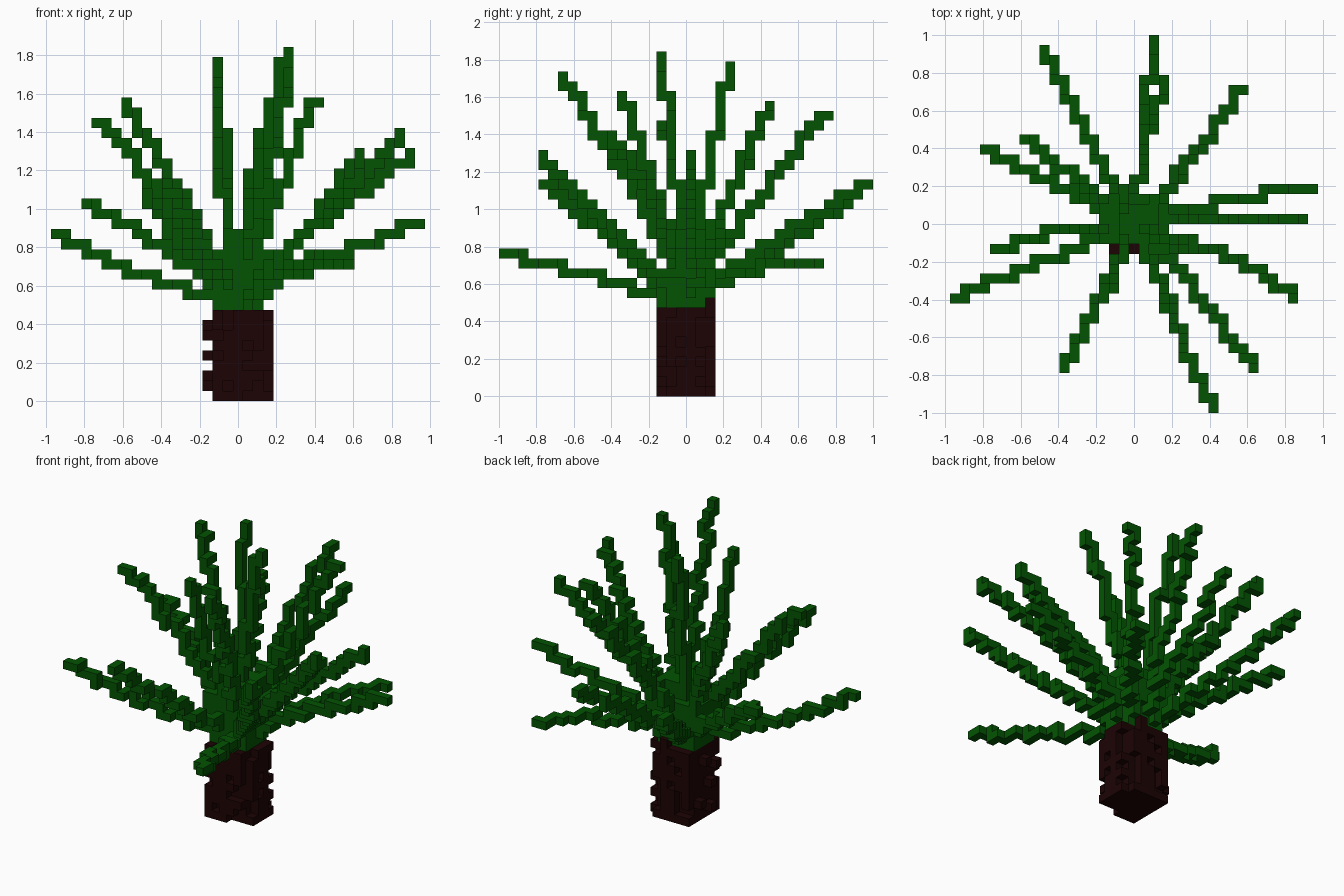
import bpy, bmesh, math, random
from mathutils import Vector

if "Cube" in bpy.data.objects:
    bpy.data.objects.remove(bpy.data.objects["Cube"])

V = 2 / 38          # edge length of one block
random.seed(4)


def material(name, rgb):
    m = bpy.data.materials.new(name)
    m.use_nodes = True
    col = (*rgb, 1)
    m.diffuse_color = col
    m.node_tree.nodes["Principled BSDF"].inputs["Base Color"].default_value = col
    return m


LEAF = material("leaf green", (0.001, 0.088, 0.001))
BARK = material("dark bark", (0.012, 0.001, 0.001))


def cell(p):
    """Block index that contains a point."""
    return (round(p.x / V), math.floor(p.y / V), math.floor(p.z / V))


def frond(x, y, z, mid_z, bow):
    """Blocks along a curve from the crown to a tip, linked face to face."""
    tip = Vector((x, y, z))
    base = Vector((0.12 * x, 0.12 * y, 0.3 + 0.35 * mid_z))
    side = Vector((-y, x, 0)).normalized()
    mid = Vector((x / 2, y / 2, mid_z)) + side * bow
    handle = 2 * mid - (base + tip) / 2
    cells = [cell(base)]
    for s in range(301):
        t = s / 300
        c = cell(base.lerp(handle, t).lerp(handle.lerp(tip, t), t))
        # step one axis at a time, sideways before up
        while cells[-1] != c:
            step = list(cells[-1])
            ax = next(n for n in range(3) if step[n] != c[n])
            step[ax] += 1 if c[ax] > step[ax] else -1
            cells.append(tuple(step))
    return set(cells)


def build(name, cells, solid, mat):
    """Mesh of the outer faces of a set of blocks."""
    bm = bmesh.new()
    verts = {}
    for c in sorted(cells):
        for ax in range(3):
            for sgn in (0, 1):
                n = list(c)
                n[ax] += 1 if sgn else -1
                if tuple(n) in solid:
                    continue
                loop = []
                for du, dw in ((0, 0), (1, 0), (1, 1), (0, 1)):
                    k = list(c)
                    k[ax] += sgn
                    k[(ax + 1) % 3] += du
                    k[(ax + 2) % 3] += dw
                    k = tuple(k)
                    if k not in verts:
                        verts[k] = bm.verts.new(((k[0] - 0.5) * V, k[1] * V, k[2] * V))
                    loop.append(verts[k])
                bm.faces.new(loop if sgn else loop[::-1])
    me = bpy.data.meshes.new(name)
    bm.to_mesh(me)
    bm.free()
    me.materials.append(mat)
    ob = bpy.data.objects.new(name, me)
    bpy.context.collection.objects.link(ob)


def box(xs, ys, zs):
    """Filled box of blocks, both ends of each range included."""
    return {(i, j, k) for i in range(xs[0], xs[1] + 1)
            for j in range(ys[0], ys[1] + 1) for k in range(zs[0], zs[1] + 1)}


# Trunk: solid core with a rough, patchy bark layer
trunk = box((-2, 2), (-2, 1), (0, 8))
for k in range(9):
    for i in range(-2, 3):
        for j in (-3, 2):
            if random.random() < 0.62:
                trunk.add((i, j, k))
    for j in range(-2, 2):
        if random.random() < 0.6:
            trunk.add((3, j, k))
    trunk |= {(0, -3, k), (1, 2, k), (3, 0, k)}
    if k in (1, 2, 4, 6, 7):
        trunk.add((-3, random.randint(-2, 1), k))
trunk |= {(-2, -3, 8), (1, 2, 9)}

# Crown: the dense block where the fronds meet
crown = box((-2, 2), (-2, 1), (9, 12)) | box((-3, 3), (-2, 2), (12, 14))
crown |= box((-1, 2), (-2, 1), (15, 16))

# Fronds: tip x, y, z, height at half length, sideways bow
FRONDS = {
    "low_left_front": (.41, -.98, .76, .64, 0),
    "low_right_front": (-.95, -.39, .87, .65, 0),
    "low_right_back": (-.79, .39, 1.03, .8, 0),
    "mid_right": (-.72, -.13, 1.47, 1.03, -.03),
    "high_right_back": (-.58, .45, 1.55, 1.06, 0),
    "back_right": (-.49, .93, 1.08, .78, 0),
    "back": (.1, .97, 1.13, .84, 0),
    "high_back": (.16, .75, 1.52, 1.05, .03),
    "low_left_back": (.57, .72, .71, .67, -.03),
    "high_left_back": (.4, .45, 1.575, 1.06, 0),
    "low_left": (.95, .19, .92, .75, .025),
    "mid_left": (.91, .03, 1.28, .95, 0),
    "high_left_front": (.85, -.39, 1.38, .99, .05),
    "left_front": (.62, -.76, 1.29, .85, .025),
    "right_front": (-.37, -.76, 1.13, .82, 0),
    "high_front": (.26, -.66, 1.71, 1.17, .025),
    "upright_front": (-.11, -.34, 1.6, 1.1, -.025),
    "tall_left": (.25, -.13, 1.82, 1.25, 0),
    "tall_back": (-.115, .24, 1.77, 1.2, 0),
}

# Every block belongs to exactly one part
parts = {"trunk": trunk, "crown": crown - trunk}
used = trunk | crown
for name, shape in FRONDS.items():
    cells = frond(*shape) - used
    parts["frond_" + name] = cells
    used |= cells

for name, cells in parts.items():
    build(name, cells, used, BARK if name == "trunk" else LEAF)
